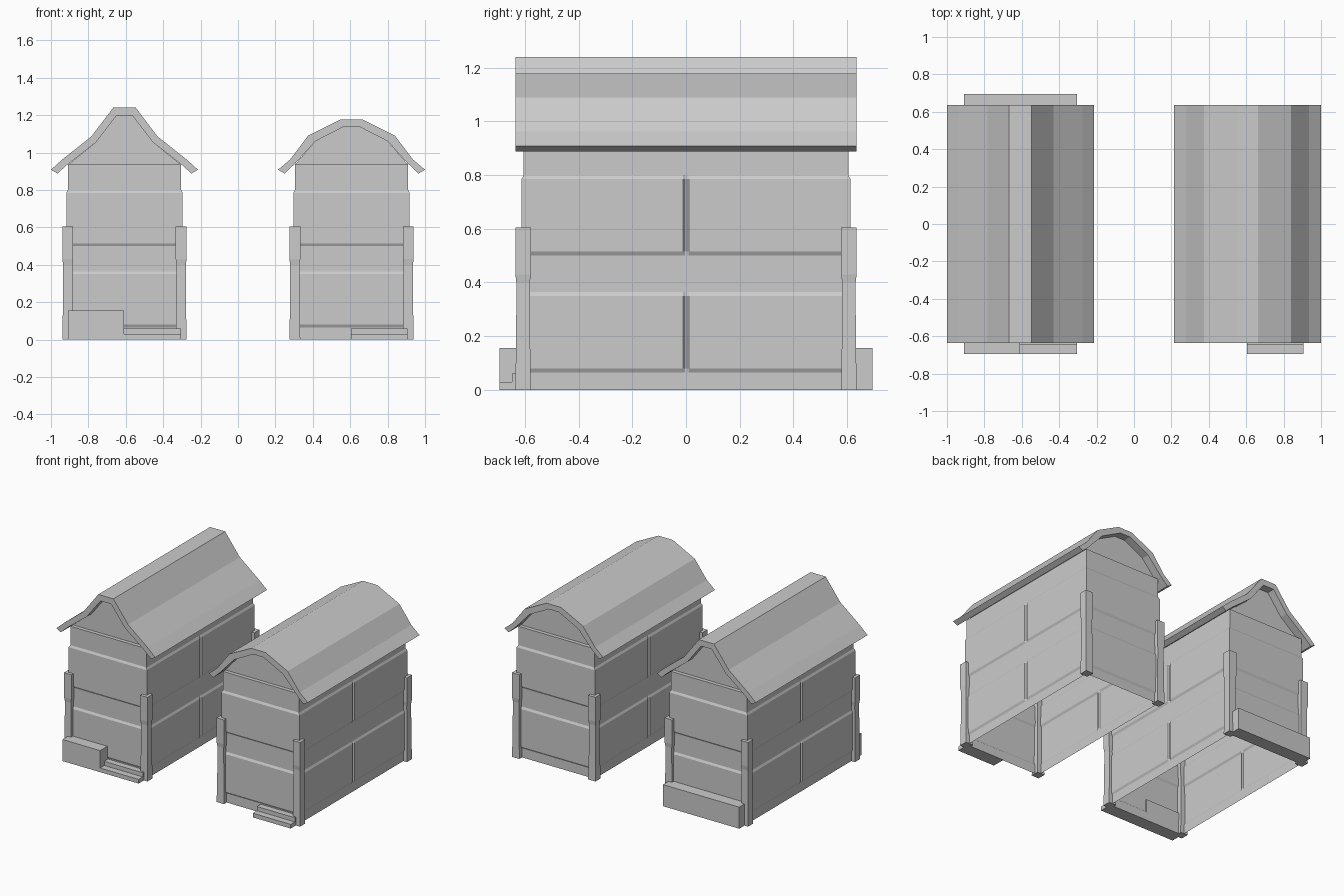
import bpy, bmesh

if "Cube" in bpy.data.objects:
    bpy.data.objects.remove(bpy.data.objects["Cube"])


def finish(name, bm):
    bmesh.ops.recalc_face_normals(bm, faces=bm.faces)
    me = bpy.data.meshes.new(name)
    bm.to_mesh(me)
    bm.free()
    ob = bpy.data.objects.new(name, me)
    bpy.context.collection.objects.link(ob)
    return ob


def loft(name, rings, bottom=True):
    """Skin a stack of closed rings, with a cap at the end and optionally the start."""
    bm = bmesh.new()
    loops = [[bm.verts.new(p) for p in r] for r in rings]
    n = len(loops[0])
    for a, b in zip(loops, loops[1:]):
        for i in range(n):
            j = (i + 1) % n
            bm.faces.new((a[i], a[j], b[j], b[i]))
    bm.faces.new(loops[-1])
    if bottom:
        bm.faces.new(loops[0][::-1])
    return finish(name, bm)


def extrude_y(name, profile, cx, y):
    return loft(name, [[(cx + px, s * y, pz) for px, pz in profile] for s in (-1, 1)])


def rect(x0, x1, y0, y1, z):
    return [(x0, y0, z), (x1, y0, z), (x1, y1, z), (x0, y1, z)]


def box(name, x0, x1, y0, y1, z0, z1):
    return loft(name, [rect(x0, x1, y0, y1, z0), rect(x0, x1, y0, y1, z1)])


def mirror_profile(half):
    return half + [(-x, z) for x, z in reversed(half)]


W, D, P, TOP = 0.303, 0.605, 0.008, 0.935


def walls(name, cx):
    # raised plank panels in two rows, split by a groove at the middle of each long side
    rings = []
    for z, o in [(0, 0), (.065, 0), (.08, P), (.35, P), (.365, 0),
                 (.5, 0), (.515, P), (.785, P), (.8, 0), (TOP, 0)]:
        side = [(W + o, -D - o), (W + o, -.011), (W, -.004),
                (W, .004), (W + o, .011), (W + o, D + o)]
        ring = side + [(-x, -y) for x, y in side]
        rings.append([(cx + x, y, z) for x, y in ring])
    loft(name, rings, bottom=False)


def steps(name, x0, x1):
    prof = [(-.6, 0), (-.695, 0), (-.695, .03), (-.648, .03), (-.648, .06), (-.6, .06)]
    loft(name, [[(x, y, z) for y, z in prof] for x in (x0, x1)])


def house(name, cx, outer, inner):
    walls(name + "_walls", cx)
    # roof shell: outer outline out, inner outline back
    o, i = mirror_profile(outer), mirror_profile(inner)
    bm_prof = list(zip(o, i))
    bm = bmesh.new()
    rows = [[[bm.verts.new((cx + p[0], y, p[1])) for p in pair] for pair in bm_prof]
            for y in (-.635, .635)]
    f, b = rows
    for k in range(len(o) - 1):
        for r in (f, b):
            bm.faces.new((r[k][0], r[k + 1][0], r[k + 1][1], r[k][1]))
        for s in (0, 1):
            bm.faces.new((f[k][s], f[k + 1][s], b[k + 1][s], b[k][s]))
    for k in (0, -1):
        bm.faces.new((f[k][0], f[k][1], b[k][1], b[k][0]))
    finish(name + "_roof", bm)
    # recessed gables under the roof
    extrude_y(name + "_gable", mirror_profile([(.303, TOP)] + inner[2:]), cx, .578)
    # slightly worn corner posts
    for sx in (-1, 1):
        for sy in (-1, 1):
            x, y = cx + sx * .303, sy * .607
            loft(name + "_corner_post",
                 [rect(x - h, x + h, y - h, y + h, z)
                  for z, h in [(0, .029), (.19, .026), (.4, .025), (.43, .029), (.605, .029)]])


C = .607
house("peaked_house", -C,
      [(.393, .908), (.332, .963), (.177, 1.086), (.06, 1.24)],
      [(.358, .888), (.305, .936), (.152, 1.055), (.042, 1.198)])
house("arched_house", C,
      [(.393, .908), (.328, .963), (.232, 1.09), (.057, 1.178)],
      [(.358, .888), (.303, .94), (.194, 1.06), (.04, 1.139)])

# entrance steps and low ledges
steps("peaked_house_steps", -.61, -.304)
steps("arched_house_steps", .604, .906)
box("front_ledge", -.91, -.61, -.695, -.6, 0, .155)
box("back_ledge", -.91, -.304, .6, .695, 0, .155)
